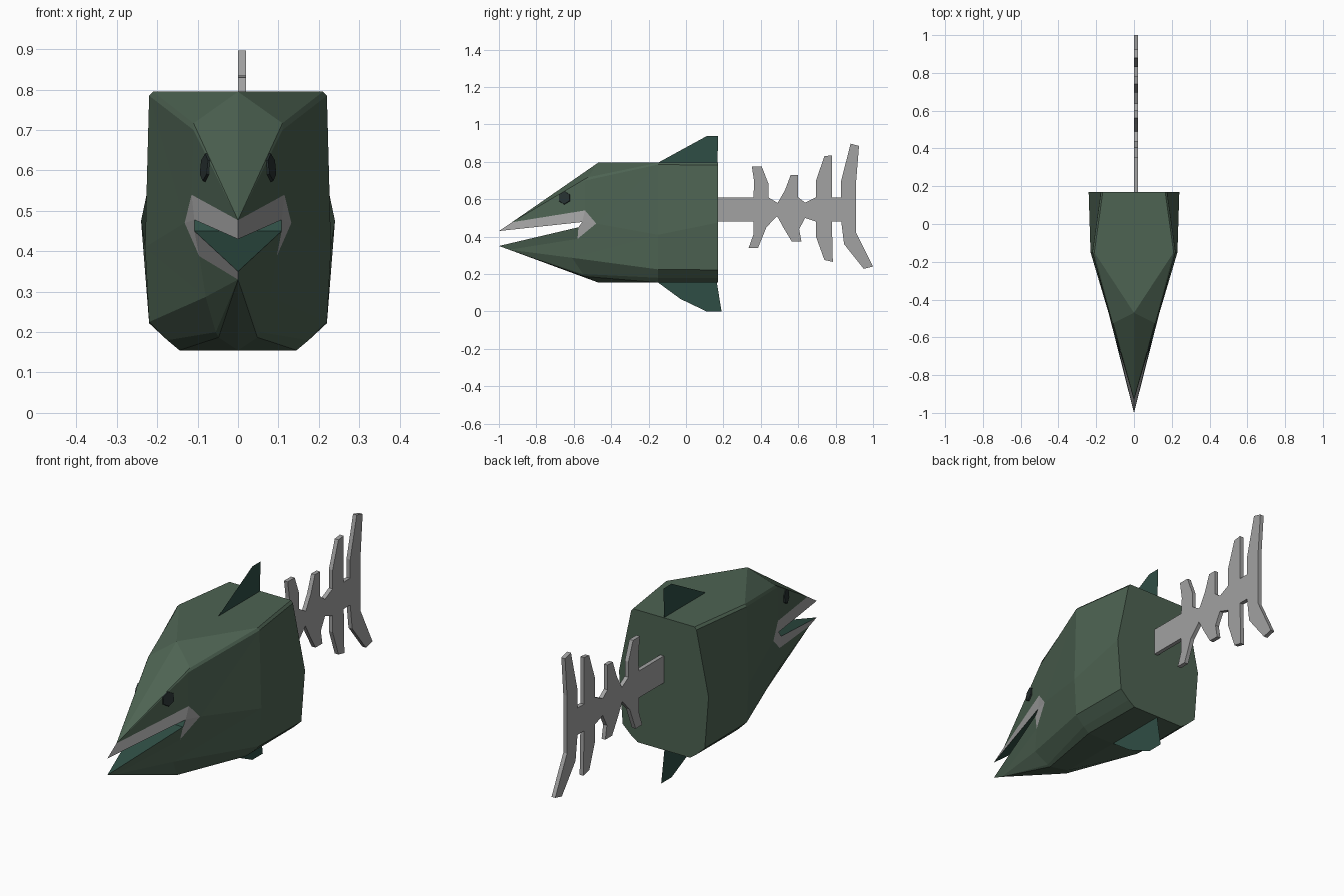
import bpy, bmesh
from mathutils import Vector

if "Cube" in bpy.data.objects:
    bpy.data.objects.remove(bpy.data.objects["Cube"])


def material(name, rgb):
    m = bpy.data.materials.new(name)
    m.diffuse_color = (*rgb, 1)
    m.use_nodes = True
    m.node_tree.nodes["Principled BSDF"].inputs["Base Color"].default_value = m.diffuse_color
    return m


GREEN = material("scale_green", (0.075, 0.125, 0.085))
DARK = material("fin_green", (0.028, 0.075, 0.058))
BONE = material("bone_grey", (0.36, 0.36, 0.36))
BLACK = material("eye_dark", (0.02, 0.03, 0.03))


def finish(bm, name, mats):
    bmesh.ops.recalc_face_normals(bm, faces=bm.faces)
    me = bpy.data.meshes.new(name)
    bm.to_mesh(me)
    bm.free()
    for m in mats:
        me.materials.append(m)
    ob = bpy.data.objects.new(name, me)
    bpy.context.collection.objects.link(ob)
    return ob


def plate(name, outline, x, thick, mat):
    """Flat side-view outline (y, z), optionally given thickness along +x."""
    bm = bmesh.new()
    f = bm.faces.new([bm.verts.new((x, y, z)) for y, z in outline])
    if thick:
        r = bmesh.ops.extrude_face_region(bm, geom=[f], use_keep_orig=True)
        vs = [g for g in r["geom"] if isinstance(g, bmesh.types.BMVert)]
        bmesh.ops.translate(bm, verts=vs, vec=(thick, 0, 0))
    bmesh.ops.triangulate(bm, faces=[f for f in bm.faces if len(f.verts) > 4])
    return finish(bm, name, [mat])


# Half body: cut ring (A), shoulder ring (B), gill ring (C), top to bottom
P = {
    "A0": (0, .17, .795), "A1": (.165, .17, .795), "A2": (.175, .17, .783),
    "A3": (.24, .17, .475), "A4": (.22, .17, .222), "A5": (.175, .17, .18),
    "A6": (.14, .17, .155), "A7": (0, .17, .155),
    "B0": (0, -.15, .795), "B1": (.21, -.15, .795), "B2": (.22, -.15, .785),
    "B3": (.23, -.15, .41), "B4": (.22, -.15, .225), "B5": (.175, -.15, .18),
    "B6": (.145, -.15, .155), "B7": (0, -.15, .155),
    "C0": (0, -.47, .795), "C1": (.11, -.525, .717), "C2": (.11, -.54, .70),
    "C4": (.08, -.61, .287), "C5": (.055, -.55, .20), "C6": (.048, -.54, .187),
    "C7": (0, -.47, .155),
    # Mouth: lip outline, mouth corner, snout and jaw tips
    "L1": (.115, -.54, .54), "L2": (.132, -.48, .47), "L3": (.096, -.58, .388),
    "M1": (.108, -.555, .478), "M2": (.108, -.575, .45),
    "T1": (0, -1, .43), "T2": (0, -.93, .477), "J1": (0, -1, .35), "J2": (0, -.945, .33),
}
faces = [(f"A{i}", f"A{i+1}", f"B{i+1}", f"B{i}") for i in range(7)]
faces += ["B0 B1 C0", "B1 C1 C0", "B1 B2 C2 C1", "B2 B3 L2", "B2 L2 L1 C2",
          "B3 B4 C4", "B3 C4 L3 L2", "B4 B5 C5 C4", "B5 B6 C6 C5", "B6 B7 C7 C6",
          "C0 C1 T2", "C1 C2 T2", "C2 L1 T2", "J2 L3 C4", "J2 C4 C5", "J2 C5 C6", "J2 C6 C7"]
lips = ["T2 L1 M1 T1", "L1 L2 M1", "L2 L3 M2 M1"]

bm = bmesh.new()
cache = {}


def vert(co):
    key = tuple(round(c, 4) for c in co)
    if key not in cache:
        cache[key] = bm.verts.new(co)
    return cache[key]


def face(pts, mat=0):
    bm.faces.new([vert(p) for p in pts]).material_index = mat


def names(f):
    return f.split() if isinstance(f, str) else f


for s in (1, -1):
    def at(n):
        x, y, z = P[n]
        return (x * s + 0.0, y, z)
    for f in faces:
        face([at(n) for n in names(f)])
    for f in lips:
        face([at(n) for n in names(f)], 2)
    # the lower lip is bare on one side only
    face([at(n) for n in ("J1", "M2", "L3", "J2")], 2 if s < 0 else 0)


def mir(n):
    return (-P[n][0], P[n][1], P[n][2])


# Mouth lining and the flat cut behind the body
face([P["T1"], P["M1"], mir("M1")], 1)
face([P["J1"], P["M2"], mir("M2")], 1)
face([P["M1"], P["M2"], mir("M2"), mir("M1")], 1)
ring = [f"A{i}" for i in range(8)]
face([P[n] for n in ring] + [mir(n) for n in ring[-2:0:-1]])
finish(bm, "fish_body", [GREEN, DARK, BONE])

# Paper-thin fins
plate("dorsal_fin", [(-.15, .795), (.03, .87), (.11, .937), (.172, .937), (.168, .795)], 0, 0, DARK)
plate("belly_fin", [(-.15, .155), (-.03, .067), (.11, 0), (.19, 0), (.17, .06), (.165, .155)], 0, 0, DARK)

# Bare spine with ribs and tail bone
upper = [(.17, .61), (.36, .61), (.365, .69), (.352, .775), (.405, .775), (.44, .685), (.44, .61),
         (.49, .58), (.53, .65), (.56, .73), (.60, .73), (.60, .61), (.637, .582), (.695, .61),
         (.695, .70), (.74, .83), (.78, .835), (.78, .61), (.83, .61), (.83, .70), (.88, .897), (.925, .885)]
lower = [(.91, .70), (.91, .42), (1, .24), (.95, .228), (.845, .36), (.83, .48), (.78, .48), (.785, .265),
         (.74, .275), (.695, .40), (.695, .48), (.637, .50), (.605, .44), (.617, .375), (.565, .375),
         (.52, .45), (.487, .51), (.43, .45), (.385, .34), (.335, .34), (.36, .41), (.36, .48), (.17, .48)]
plate("skeleton_tail", upper + lower, 0, .02, BONE)

# Six-sided eyes lying on the cheeks
for s, side in ((1, "right"), (-1, "left")):
    bm = bmesh.new()
    bmesh.ops.create_cone(bm, cap_ends=True, segments=6, radius1=.04, radius2=.034, depth=.022)
    eye = finish(bm, f"eye_{side}", [BLACK])
    eye.location = (.074 * s, -.648, .607)
    eye.rotation_euler = Vector((.95 * s, -.29, .1)).to_track_quat('Z', 'Y').to_euler()
